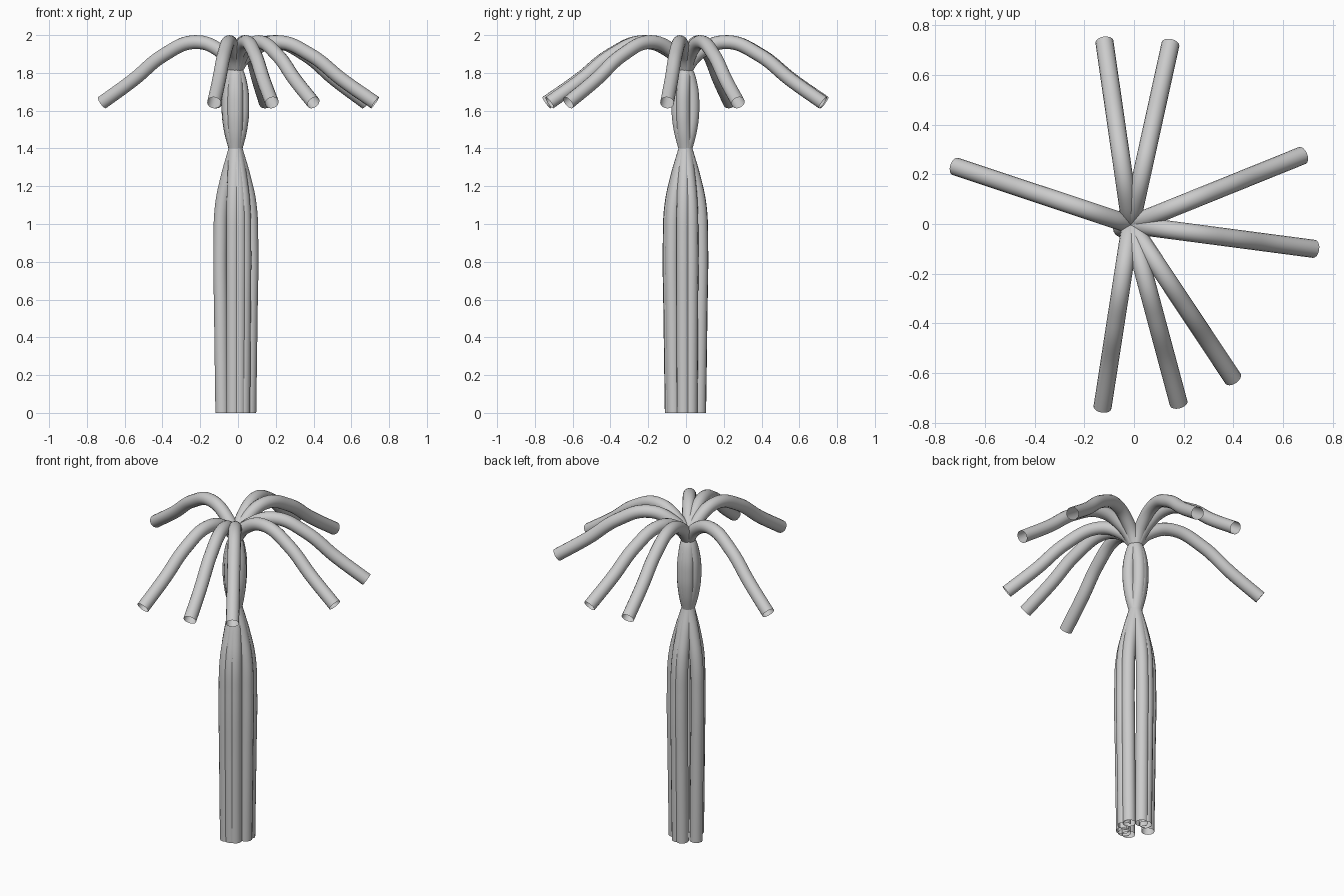
import bpy
import math

if "Cube" in bpy.data.objects:
    bpy.data.objects.remove(bpy.data.objects["Cube"])

HUB = (-0.013, -0.003)
TUBE_R = 0.0365

# Radial profile (distance from axis, height): it crosses the axis at both necks
PROFILE = [(0.074, 0.0), (0.081, 0.5), (0.085, 0.9), (0.076, 1.1), (0.044, 1.25),
           (0.0, 1.4), (-0.028, 1.51), (-0.038, 1.62), (-0.028, 1.735), (0.0, 1.815),
           (0.085, 1.915), (0.225, 1.963), (0.40, 1.895), (0.57, 1.763), (0.745, 1.642)]

# Heading of every fibre seen from the top, in degrees
ANGLES = [98.2, 77.6, 22, -7.5, -56.4, -75, -98.8, 161.6]


def make_tube(name, angle):
    c, s = math.cos(angle), math.sin(angle)
    curve = bpy.data.curves.new(name, 'CURVE')
    curve.dimensions = '3D'
    curve.resolution_u = 8
    curve.bevel_depth = TUBE_R
    curve.bevel_resolution = 6
    curve.use_fill_caps = False
    spline = curve.splines.new('BEZIER')
    spline.bezier_points.add(len(PROFILE) - 1)
    for p, (r, z) in zip(spline.bezier_points, PROFILE):
        p.co = (HUB[0] + r * c, HUB[1] + r * s, z)
        p.handle_left_type = p.handle_right_type = 'AUTO'
    obj = bpy.data.objects.new(name, curve)
    bpy.context.collection.objects.link(obj)
    return obj


# Open-ended tubes forming trunk, bulb and drooping arms
tubes = [make_tube(f"bent_tube_{i + 1}", math.radians(a)) for i, a in enumerate(ANGLES)]

# Turn the curves into smooth meshes
for o in tubes:
    o.select_set(True)
bpy.context.view_layer.objects.active = tubes[0]
bpy.ops.object.convert(target='MESH')
bpy.ops.object.shade_smooth_by_angle()
